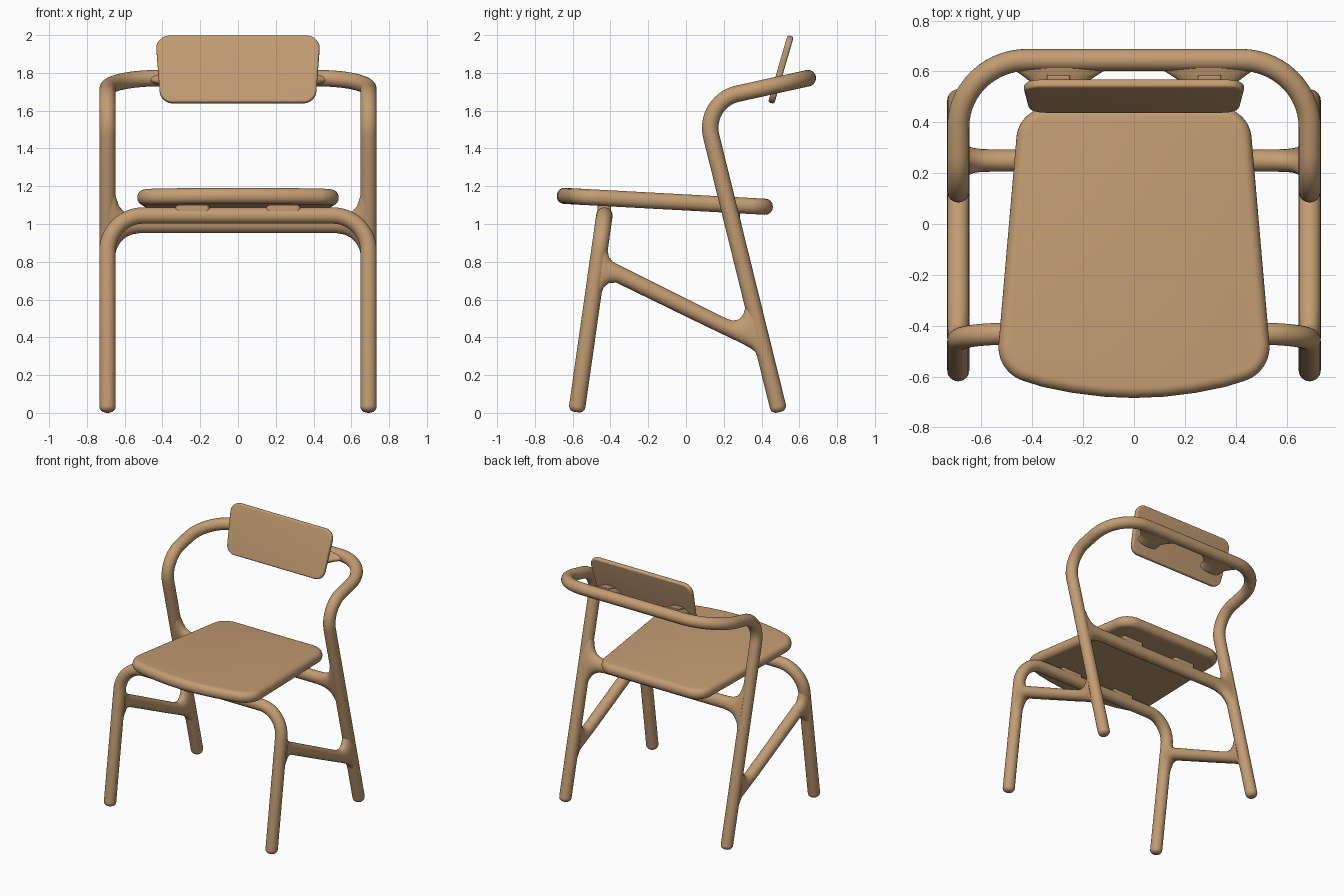
import bpy, bmesh, math
from mathutils import Vector as V, Quaternion, Matrix

if "Cube" in bpy.data.objects:
    bpy.data.objects.remove(bpy.data.objects["Cube"])

wood = bpy.data.materials.new("light wood")
wood.diffuse_color = (0.54, 0.335, 0.17, 1)
wood.use_nodes = True
wood.node_tree.nodes["Principled BSDF"].inputs["Base Color"].default_value = wood.diffuse_color
SIDES = 24
R = 0.0435  # tube radius


def finish(name, bm):
    bmesh.ops.recalc_face_normals(bm, faces=bm.faces)
    me = bpy.data.meshes.new(name)
    bm.to_mesh(me)
    bm.free()
    me.materials.append(wood)
    ob = bpy.data.objects.new(name, me)
    bpy.context.collection.objects.link(ob)
    bpy.ops.object.select_all(action='DESELECT')
    ob.select_set(True)
    bpy.context.view_layer.objects.active = ob
    bpy.ops.object.shade_smooth_by_angle(angle=math.radians(40))
    return ob


def fillet(pts, radii, steps=14):
    """Round the corners of a path; wraps round, so radius 0 marks open ends."""
    out, n = [], len(pts)
    for i, (p, r) in enumerate(zip(pts, radii)):
        if r == 0:
            out.append(p)
            continue
        a, b = (pts[i - 1] - p).normalized(), (pts[(i + 1) % n] - p).normalized()
        half = a.angle(b) / 2
        t = r / math.tan(half)
        c = p + (a + b).normalized() * r / math.sin(half)
        s, e = p + a * t - c, p + b * t - c
        for k in range(steps + 1):
            out.append(c + Quaternion(s.cross(e), s.angle(e) * k / steps) @ s)
    return out


def skin(name, rings):
    """Bridge a row of rings and cap both ends."""
    bm = bmesh.new()
    vs = [[bm.verts.new(p) for p in ring] for ring in rings]
    n = len(vs[0])
    for a, b in zip(vs, vs[1:]):
        for i in range(n):
            bm.faces.new((a[i], a[(i + 1) % n], b[(i + 1) % n], b[i]))
    bm.faces.new(vs[0])
    bm.faces.new(vs[-1])
    return finish(name, bm)


def tube(name, path, f=0.032):
    """Round tube with softened ends."""
    def cap(p, q):
        d = (q - p).normalized()
        angs = [math.pi / 2 * k / 6 for k in range(7)]
        return [(p + d * f * (1 - math.sin(a)), R - f + f * math.cos(math.pi / 2 - a)) for a in angs]
    t0 = cap(path[0], path[1])
    t1 = cap(path[-1], path[-2])
    # cap rings run from the tip inward
    tip = lambda p, q: [(p + (q - p).normalized() * f * (1 - math.cos(math.pi / 12 * k)),
                         R - f + f * math.sin(math.pi / 12 * k)) for k in range(7)]
    t0, t1 = tip(path[0], path[1]), tip(path[-1], path[-2])
    st = t0 + [(p, R) for p in path[1:-1]] + t1[::-1]
    rings, prev, nrm = [], None, V((1, 0, 0))
    for i, (p, r) in enumerate(st):
        tan = (st[min(i + 1, len(st) - 1)][0] - st[max(i - 1, 0)][0]).normalized()
        if prev:
            nrm = prev.rotation_difference(tan) @ nrm
        nrm = (nrm - tan * nrm.dot(tan)).normalized()
        bi = tan.cross(nrm)
        prev = tan
        rings.append([p + (nrm * math.cos(a) + bi * math.sin(a)) * r
                      for a in (2 * math.pi * k / SIDES for k in range(SIDES))])
    return skin(name, rings)


def branch(name, pairs, normal, r=R):
    """Bar of oval sections spanning each pair of edge points: flares form the fillets."""
    rings = []
    for u, l in pairs:
        m, h = (u + l) / 2, (u - l) / 2
        rings.append([m + h * math.cos(a) + normal * r * math.sin(a)
                      for a in (2 * math.pi * k / SIDES for k in range(SIDES))])
    return skin(name, rings)


def slab(name, outline, thick, bevel, matrix):
    """Flat board with rounded rim."""
    bm = bmesh.new()
    f = bm.faces.new([bm.verts.new((p.x, p.y, -thick / 2)) for p in outline])
    g = bmesh.ops.extrude_face_region(bm, geom=[f])['geom']
    bmesh.ops.translate(bm, verts=[v for v in g if isinstance(v, bmesh.types.BMVert)], vec=(0, 0, thick))
    rim = [e for e in bm.edges if abs(e.verts[0].co.z - e.verts[1].co.z) < 1e-5]
    bmesh.ops.bevel(bm, geom=rim, offset=bevel, segments=6, profile=0.5, affect='EDGES')
    bm.transform(matrix)
    return finish(name, bm)


def mirrored(pts):
    return pts + [V((-p.x, p.y, p.z)) for p in reversed(pts)]


X = 0.691
# front legs and front rail in one bent tube
front = mirrored([V((X, -0.58, 0.004)), V((X, -0.432, 1.045))])
tube("front_leg_frame", fillet(front, [0, 0.19, 0.19, 0]))

# back legs, arms and top rail in one bent tube
back = mirrored([V((X, 0.494, 0.004)), V((X, 0.088, 1.649)), V((X, 0.645, 1.772))])
tube("back_leg_and_arm_frame", fillet(back, [0, 0.185, 0.27, 0.27, 0.185, 0]))

# side stretchers: (upper y, z, lower y, z), flared into the legs
prof = [(-0.43, 0.91, -0.47, 0.58), (-0.415, 0.86, -0.45, 0.63), (-0.408, 0.825, -0.435, 0.665),
        (-0.39, 0.802, -0.41, 0.686), (-0.35, 0.78, -0.37, 0.69), (-0.30, 0.755, -0.335, 0.673),
        (0.17, 0.52, 0.13, 0.447), (0.22, 0.497, 0.22, 0.404), (0.25, 0.488, 0.285, 0.373),
        (0.28, 0.495, 0.335, 0.347), (0.303, 0.52, 0.365, 0.325), (0.317, 0.57, 0.386, 0.28),
        (0.335, 0.61, 0.41, 0.24)]
for s, side in ((1, "right"), (-1, "left")):
    branch("side_stretcher_" + side,
           [(V((s * X, a, b)), V((s * X, c, d))) for a, b, c, d in prof], V((1, 0, 0)))

# rear seat rail, flared along the sloping back legs: (upper x, z, lower x, z)
half = [(0.68, 1.25, 0.68, 0.77), (0.655, 1.19, 0.655, 0.82), (0.645, 1.14, 0.643, 0.865),
        (0.63, 1.095, 0.625, 0.90), (0.605, 1.066, 0.60, 0.927), (0.57, 1.05, 0.565, 0.945),
        (0.52, 1.045, 0.52, 0.953)]
leg_y = lambda z: 0.249 - 0.2466 * (z - 1.0)
pairs = [(V((a, leg_y(b), b)), V((c, leg_y(d), d))) for a, b, c, d in half]
pairs += [(V((-u.x, u.y, u.z)), V((-l.x, l.y, l.z))) for u, l in reversed(pairs)]
branch("rear_seat_rail", pairs, V((0, 0.971, 0.239)))

# seat board with curved front edge
right = [(0.452, 0.46), (0.542, -0.584), (0.36, -0.641), (0.24, -0.665), (0.12, -0.68)]
pts = [V((x, y, 0)) for x, y in right] + [V((0, -0.685, 0))] + [V((-x, y, 0)) for x, y in reversed(right)]
rad = [0.13, 0.14, 0, 0, 0, 0, 0, 0, 0, 0.14, 0.13]
tilt = Matrix.Translation((0, 0, 1.114)) @ Matrix.Rotation(-0.054, 4, 'X')
slab("seat", fillet(pts, rad), 0.085, 0.04, tilt)

# backrest board
pts = [V((-0.41, -0.185, 0)), V((0.41, -0.185, 0)), V((0.438, 0.185, 0)), V((-0.438, 0.185, 0))]
lean = Matrix.Translation((0, 0.5025, 1.818)) @ Matrix.Rotation(1.288, 4, 'X')
slab("backrest", fillet(pts, [0.07] * 4), 0.034, 0.012, lean)

# flared backrest mounts and seat pads: (inner x, outer x, y)
mount = [(0.09, 0.50, 0.64), (0.11, 0.475, 0.607), (0.14, 0.445, 0.588), (0.175, 0.415, 0.565),
         (0.2, 0.39, 0.54), (0.205, 0.38, 0.495)]
for s, side in ((1, "right"), (-1, "left")):
    branch("backrest_mount_" + side,
           [(V((s * a, y, 1.772 + 0.22 * (y - 0.645))), V((s * b, y, 1.772 + 0.22 * (y - 0.645))))
            for a, b, y in mount], V((0, -0.21, 0.977)), 0.036)
    sq = lambda w, d: [V((-w, -d, 0)), V((w, -d, 0)), V((w, d, 0)), V((-w, d, 0))]
    slab("backrest_tab_" + side, sq(0.045, 0.045), 0.07, 0.008,
         Matrix.Translation((s * 0.297, 0.547, 1.757)) @ Matrix.Rotation(0.21, 4, 'X'))
    for part, y, z in (("front", -0.432, 1.08), ("rear", 0.249, 1.04)):
        slab(part + "_seat_pad_" + side, fillet(sq(0.09, 0.036), [0.02] * 4), 0.07, 0.008,
             Matrix.Translation((s * 0.24, y, z)))
